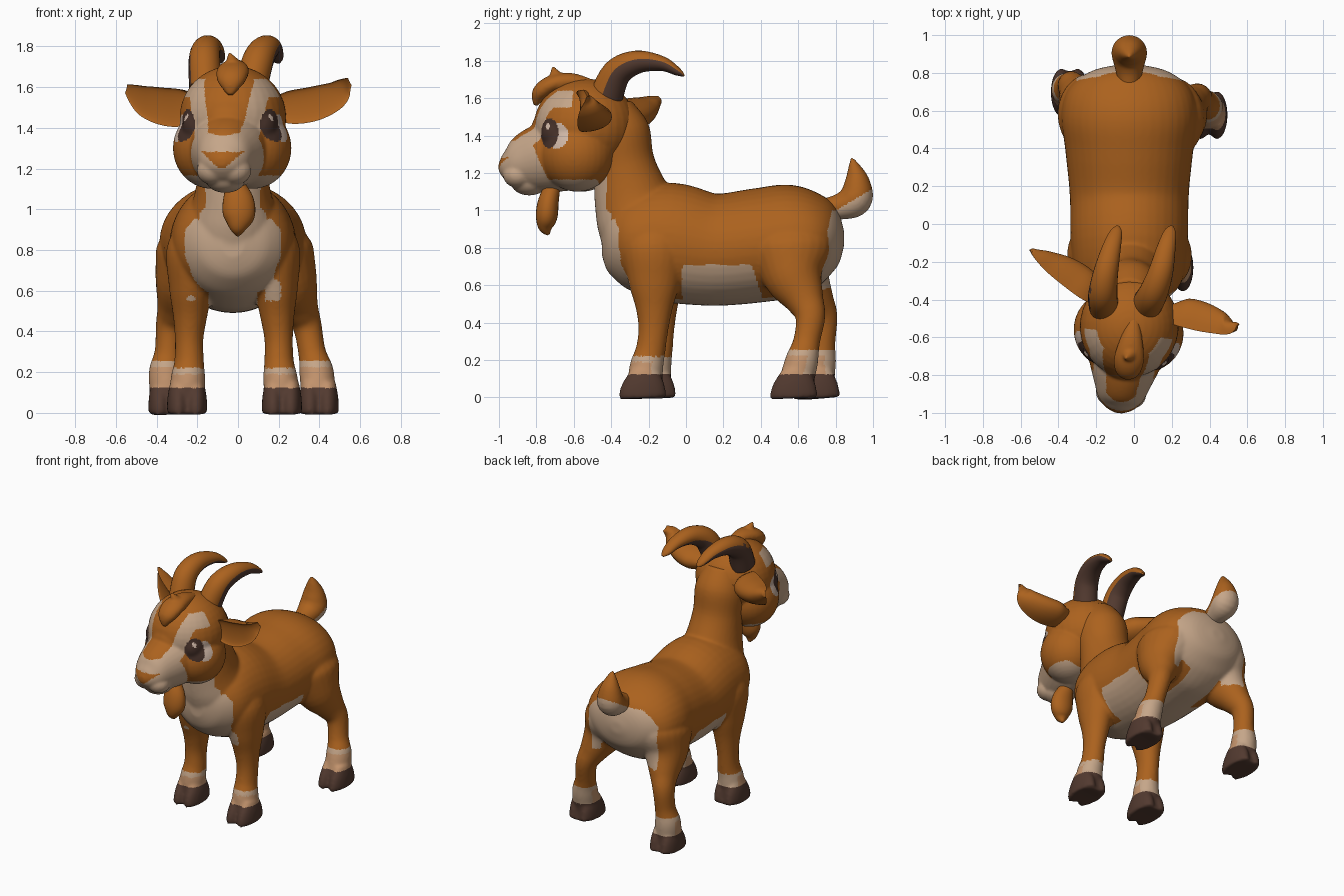
import bpy, bmesh, math
from mathutils import Matrix, Vector

cube = bpy.data.objects.get("Cube")
if cube:
    bpy.data.objects.remove(cube, do_unlink=True)


def make_material(name, rgb):
    mat = bpy.data.materials.new(name)
    mat.use_nodes = True
    mat.diffuse_color = (*rgb, 1)
    mat.node_tree.nodes["Principled BSDF"].inputs["Base Color"].default_value = (*rgb, 1)
    return mat


PALETTE = {name: make_material(name, rgb) for name, rgb in {
    "orange_fur": (.41, .122, .013),
    "cream_fur": (.56, .38, .25),
    "tan_sock": (.54, .29, .15),
    "dark_hoof": (.085, .042, .029),
    "eye_brown": (.06, .03, .022),
    "eye_white": (.62, .47, .38),
}.items()}


def smooth_path(points, steps=5):
    """Catmull-Rom interpolation through tuples of any length."""
    pts = [Vector(p) for p in points]
    pts = [pts[0]] + pts + [pts[-1]]
    out = []
    for a, b, c, d in zip(pts, pts[1:], pts[2:], pts[3:]):
        for i in range(steps):
            t = i / steps
            out.append(.5 * (2 * b + (c - a) * t + (2 * a - 5 * b + 4 * c - d) * t ** 2
                             + (3 * b - a - 3 * c + d) * t ** 3))
    return out + [pts[-1]]


def loft(bm, points, side=(1, 0, 0), segments=24, dent=None):
    """Skin oval rings (x, y, z, half width, half depth); dent hollows one face."""
    path = smooth_path(points)
    rings = []
    for i, p in enumerate(path):
        ahead, behind = path[min(i + 1, len(path) - 1)], path[max(i - 1, 0)]
        tangent = (Vector(ahead[:3]) - Vector(behind[:3])).normalized()
        across = Vector(side)
        across = (across - tangent * across.dot(tangent)).normalized()
        other = tangent.cross(across)
        ring = []
        for k in range(segments):
            angle = math.tau * k / segments
            depth = math.sin(angle)
            if dent and depth > 0:
                depth *= -dent
            ring.append(bm.verts.new(Vector(p[:3])
                                     + across * math.cos(angle) * max(p[3], .004)
                                     + other * depth * max(p[4], .004)))
        rings.append(ring)
    for low, high in zip(rings, rings[1:]):
        for k in range(segments):
            n = (k + 1) % segments
            bm.faces.new((low[k], low[n], high[n], high[k]))
    bm.faces.new(rings[0])
    bm.faces.new(rings[-1])


def ball(bm, centre, radii):
    bmesh.ops.create_uvsphere(bm, u_segments=32, v_segments=20, radius=1,
                              matrix=Matrix.Translation(centre) @ Matrix.Diagonal((*radii, 1)))


def finish(name, bm, colours=("orange_fur",), rule=None, voxel=None, matrix=None):
    """Turn the bmesh into an object, fuse it if asked, and colour its faces."""
    bmesh.ops.recalc_face_normals(bm, faces=bm.faces)
    mesh = bpy.data.meshes.new(name)
    bm.to_mesh(mesh)
    bm.free()
    ob = bpy.data.objects.new(name, mesh)
    bpy.context.collection.objects.link(ob)
    if voxel:
        fuse = ob.modifiers.new("fuse", "REMESH")
        fuse.mode = "VOXEL"
        fuse.voxel_size = voxel
        soften = ob.modifiers.new("soften", "SMOOTH")
        soften.factor = .5
        soften.iterations = 10
        bpy.context.view_layer.update()
        graph = bpy.context.evaluated_depsgraph_get()
        mesh = bpy.data.meshes.new_from_object(ob.evaluated_get(graph))
        ob.modifiers.clear()
        ob.data = mesh
    mesh.materials.clear()
    for colour in colours:
        mesh.materials.append(PALETTE[colour])
    for face in mesh.polygons:
        face.material_index = colours.index(rule(face.center, face.normal)) if rule else 0
    mesh.shade_smooth()
    if not voxel:
        mesh.set_sharp_from_angle(angle=math.radians(60))
    if matrix:
        ob.matrix_world = matrix


# Body: torso, neck and four legs fused into one skin
MID = -.025
body = bmesh.new()
torso = [(-.45, .84, .06, .08), (-.41, .84, .18, .18), (-.3, .84, .28, .265),
         (-.1, .83, .31, .32), (.15, .79, .315, .3), (.4, .815, .34, .305),
         (.58, .84, .36, .3), (.72, .85, .32, .24), (.81, .85, .2, .15), (.845, .85, .05, .04)]
loft(body, [(MID, y, z, w, h) for y, z, w, h in torso], segments=40)
neck = [(-.225, .84, .24, .22), (-.26, .97, .22, .222), (-.295, 1.09, .185, .2),
        (-.335, 1.25, .166, .168), (-.375, 1.42, .17, .18), (-.41, 1.56, .12, .12)]
loft(body, [(MID, y, z, w, d) for y, z, w, d in neck], segments=32)

FRONT = [(.16, -.18, .95, .08, .1), (.19, -.17, .8, .135, .17), (.205, -.17, .62, .11, .14),
         (.21, -.17, .48, .085, .1), (.215, -.175, .36, .07, .08), (.215, -.19, .25, .073, .08),
         (.22, -.21, .17, .085, .09), (.225, -.22, .08, .083, .095), (.225, -.225, -.002, .08, .112)]
HIND = [(.2, .55, .95, .1, .15), (.215, .56, .8, .172, .22), (.265, .575, .65, .145, .165),
        (.315, .635, .52, .095, .105), (.35, .665, .43, .072, .08), (.37, .645, .3, .068, .072),
        (.39, .62, .2, .085, .088), (.395, .59, .08, .083, .095), (.395, .583, -.002, .08, .112)]
TOE = [(.003, .15, .04, .07), (0, .08, .053, .11), (-.006, .015, .056, .128), (-.006, -.004, .052, .124)]


def leg(bm, rings, sign, foot_x, foot_y):
    """One leg, its foot drifting sideways and back from the hip."""
    placed = []
    for x, y, z, w, d in rings:
        drift = 1.1 * (.95 - z)
        placed.append((MID + sign * x + foot_x * drift, y + foot_y * drift, z, w, d))
    loft(bm, placed)
    ankle_x, ankle_y = placed[-1][:2]
    for half in (-1, 1):
        loft(bm, [(ankle_x + half * .043, ankle_y + y, z, w, d) for y, z, w, d in TOE])


leg(body, FRONT, 1, .015, 0)
leg(body, FRONT, -1, 0, .05)
leg(body, HIND, 1, .025, 0)
leg(body, HIND, -1, .075, .115)


def body_colour(c, n):
    x = abs(c.x - MID)
    sock = .22 if c.y < .2 else .255
    if c.z < .122:
        return "dark_hoof"
    if c.z < sock:
        return "tan_sock" if n.y < .3 and c.z < sock - .03 else "cream_fur"
    # Chest bib narrowing into the throat
    bib = .235 if c.z < .9 else max(.135, .235 - .9 * (c.z - .9))
    back_edge = -.4 if c.z > .95 else -.35 + .5 * max(0, .72 - c.z)
    chest = c.z > .55 and x < bib and c.y < back_edge
    belly = .45 < c.z < .71 and -.02 < c.y < .42 and c.z < .71 - 3 * (c.y - .35)
    under = .45 < c.z < .63 and x < .12
    rump = .58 < c.z < 1 and x < .28 and c.y > .7 + .2 * (c.z - .6)
    return "cream_fur" if chest or belly or under or rump else "orange_fur"


finish("body", body, ("orange_fur", "cream_fur", "tan_sock", "dark_hoof"), body_colour, voxel=.01)

# Head: skull, cheeks, muzzle and eyeballs, turned slightly to its right
HEAD = (Matrix.Translation((-.02, -.5, 0)) @ Matrix.Rotation(math.radians(-7), 4, "Z")
        @ Matrix.Translation((0, .5, 0)))
head = bmesh.new()
ball(head, (0, -.54, 1.45), (.262, .275, .255))
ball(head, (0, -.74, 1.42), (.13, .09, .12))
ball(head, (0, -.84, 1.15), (.1, .1, .07))
for s in (-1, 1):
    ball(head, (s * .1, -.57, 1.3), (.192, .2, .2))
    ball(head, (s * .158, -.67, 1.41), (.075, .085, .09))
    ball(head, (s * .055, -.895, 1.19), (.08, .08, .07))
# Muzzle with a straight sloping bridge and a rounded tip
loft(head, [(0, -.6, 1.31, .22, .2), (0, -.74, 1.285, .19, .19), (0, -.85, 1.26, .15, .162),
            (0, -.93, 1.24, .118, .115), (0, -.98, 1.235, .075, .065), (0, -1.005, 1.235, .02, .02)],
     segments=32)


def inside(c, y, z, half_y, half_z):
    return ((c.y - y) / half_y) ** 2 + ((c.z - z) / half_z) ** 2 < 1


def head_colour(c, n):
    x = abs(c.x)
    if x > .09:
        if inside(c, -.715, 1.45, .011, .018):
            return "eye_white"
        if inside(c, -.705, 1.412, .052, .08):
            return "eye_brown"
        if inside(c, -.66, 1.4, .062, .07):
            return "eye_white"
    # Nose pad: a triangle widening upward on the tip
    if c.y < -.9 and 1.205 < c.z < 1.283 and x < .02 + 1.1 * (c.z - 1.205):
        return "orange_fur"
    muzzle = c.z < 1.36 + .2 * x and c.y < -.735 - .45 * (c.z - 1.2)
    jaw = c.z < 1.165 and c.y < -.45
    stripe = 1.34 < c.z < 1.64 and abs(x - .118 - .18 * (c.z - 1.36)) < .042 and c.y < -.6
    brow = 1.55 < c.z < 1.64 - .3 * max(0, x - .18) and .12 < x < .25 and c.y < -.58
    return "cream_fur" if muzzle or jaw or stripe or brow else "orange_fur"


finish("head", head, ("orange_fur", "cream_fur", "eye_brown", "eye_white"), head_colour,
       voxel=.0085, matrix=HEAD)

# Forelock: a drooping tuft with an upturned tip
forelock = bmesh.new()
loft(forelock, [(.02, -.5, 1.67, .03, .03), (.02, -.61, 1.69, .06, .045), (.02, -.71, 1.675, .08, .05),
                (.02, -.78, 1.625, .065, .045), (.02, -.805, 1.56, .015, .012)])
loft(forelock, [(.03, -.64, 1.66, .06, .06), (.02, -.69, 1.71, .04, .04), (0, -.715, 1.775, .004, .004)])
finish("forelock", forelock, voxel=.008, matrix=HEAD)

# Beard
beard = bmesh.new()
loft(beard, [(-.02, -.71, 1.14, .04, .04), (0, -.735, 1.05, .075, .055), (.005, -.745, .97, .078, .058),
             (0, -.75, .91, .045, .04), (0, -.735, .87, .008, .008)])
finish("beard", beard)


# Horns: swept back, dark on the inner curve and the outer flank
def horn_colour(c, n):
    outward = Vector((0, c.y + .2, c.z - 1.6)).normalized()
    flank = n.x * math.copysign(1, c.x)
    return "dark_hoof" if n.dot(outward) < .1 + .3 * flank else "orange_fur"


HORN = [(-.43, 1.6, .08, .09), (-.37, 1.735, .077, .078), (-.26, 1.793, .066, .062),
        (-.13, 1.785, .05, .04), (-.045, 1.742, .033, .022), (-.012, 1.72, .01, .006)]
for name, xs in (("left_horn", (.065, .1, .14, .17, .19, .2)),
                 ("right_horn", (-.16, -.165, -.15, -.12, -.095, -.085))):
    horn = bmesh.new()
    loft(horn, [(x, *ring) for x, ring in zip(xs, HORN)])
    finish(name, horn, ("orange_fur", "dark_hoof"), horn_colour)

# Ears: thick cupped leaves with blunt tips, the left one forward and the right one back
EARS = {
    "left_ear": (1, [(.17, -.52, 1.5, .05, .1), (.25, -.545, 1.5, .08, .155), (.36, -.57, 1.515, .085, .155),
                     (.46, -.58, 1.55, .073, .125), (.52, -.57, 1.595, .05, .085),
                     (.55, -.54, 1.628, .022, .03)]),
    "right_ear": (-1, [(-.19, -.44, 1.48, .05, .09), (-.28, -.395, 1.495, .09, .15),
                       (-.37, -.33, 1.505, .092, .155), (-.46, -.255, 1.53, .077, .125),
                       (-.52, -.19, 1.567, .048, .075), (-.55, -.145, 1.592, .022, .025)]),
}
for name, (up, rings) in EARS.items():
    ear = bmesh.new()
    loft(ear, rings, side=(0, 0, up), dent=.12)
    finish(name, ear)

# Tail: plump, upturned, pale below
tail = bmesh.new()
loft(tail, [(MID, .72, 1.01, .05, .05), (MID, .82, 1.02, .075, .07), (MID, .905, 1.06, .095, .09),
            (MID, .915, 1.15, .075, .07), (MID, .9, 1.23, .04, .035), (MID, .885, 1.285, .005, .005)])
finish("tail", tail, ("orange_fur", "cream_fur"),
       lambda c, n: "cream_fur" if c.z < 1.01 + .6 * (c.y - .82) else "orange_fur", voxel=.008)
